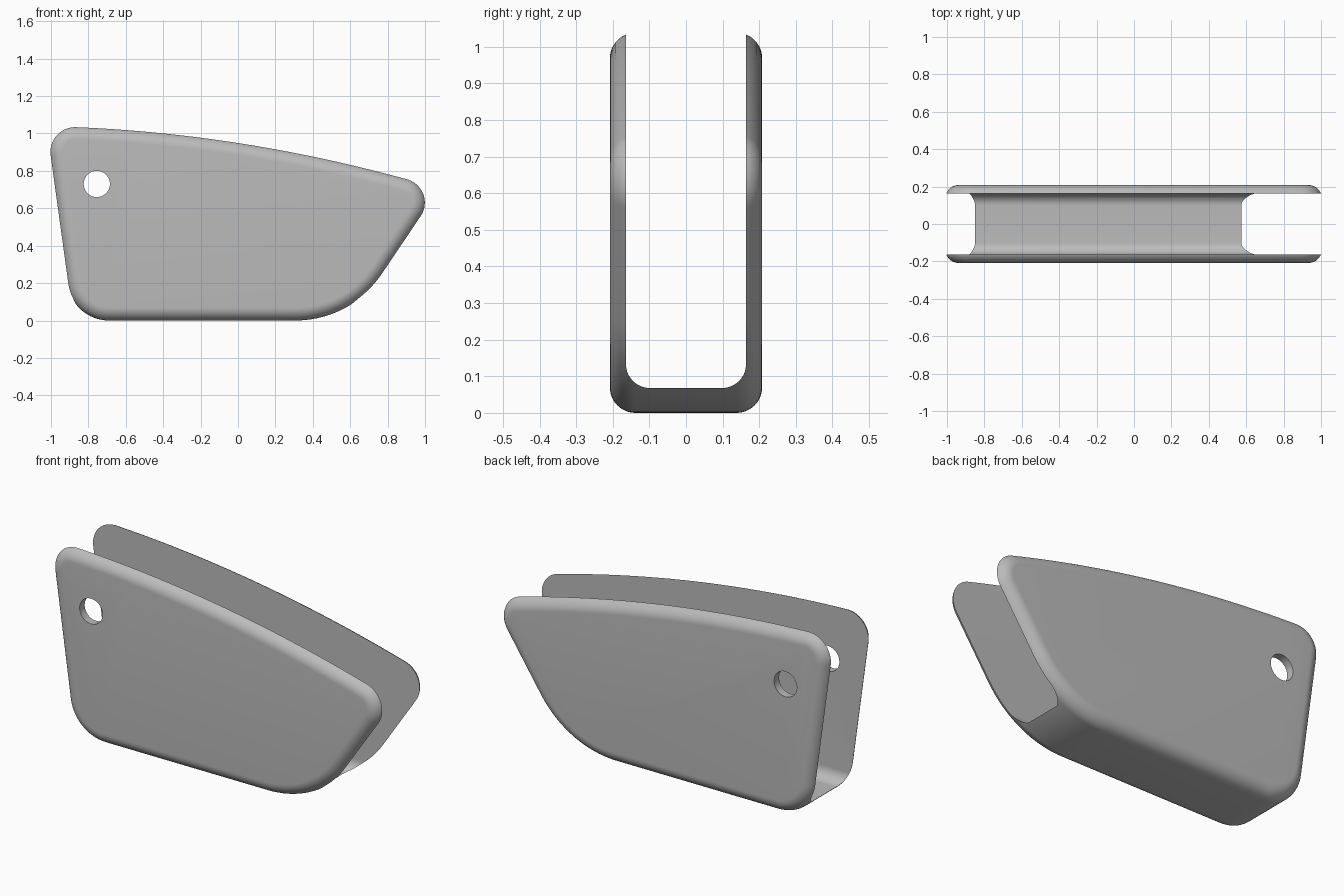
import bpy, bmesh, math
from mathutils import Vector

if "Cube" in bpy.data.objects:
    bpy.data.objects.remove(bpy.data.objects["Cube"])

HALF_W, EDGE_R = 0.208, 0.07            # half width and rounding of the outer edges
SLOT_W, SLOT_Z, SLOT_R = 0.164, 0.068, 0.065


def top_z(x):
    return 0.954 - 0.155 * x - 0.066 * x * x


def fillet(prev, corner, nxt, r, n):
    """Arc of radius r that rounds a corner."""
    c = Vector(corner)
    a, b = (Vector(prev) - c).normalized(), (Vector(nxt) - c).normalized()
    half = a.angle(b) / 2
    mid = c + (a + b).normalized() * (r / math.sin(half))
    t = r / math.tan(half)
    u, v = c + a * t - mid, c + b * t - mid
    w = u.angle(v)
    return [mid + (u * math.sin((1 - k / n) * w) + v * math.sin(k / n * w)) / math.sin(w)
            for k in range(n + 1)]


def make_object(name, rings):
    """Closed solid lofted through equal rings of points, with flat end caps."""
    bm = bmesh.new()
    loops = [[bm.verts.new(p) for p in ring] for ring in rings]
    n = len(loops[0])
    for l0, l1 in zip(loops, loops[1:]):
        for i in range(n):
            j = (i + 1) % n
            bm.faces.new((l0[i], l0[j], l1[j], l1[i]))
    bm.faces.new(loops[0])
    bm.faces.new(loops[-1])
    bmesh.ops.recalc_face_normals(bm, faces=bm.faces)
    mesh = bpy.data.meshes.new(name)
    bm.to_mesh(mesh)
    bm.free()
    obj = bpy.data.objects.new(name, mesh)
    bpy.context.collection.objects.link(obj)
    return obj


# Side outline, counter-clockwise from the lower left corner
low_l, low_r = (-0.885, 0.0), (0.607, 0.0)
up_r, up_l = (1.084, top_z(1.084)), (-1.029, top_z(-1.029))
near_r, near_l = (0.9, top_z(0.9)), (-0.86, top_z(-0.86))
outline = fillet(up_l, low_l, low_r, 0.225, 16)
outline += fillet(low_l, low_r, up_r, 0.567, 20)
outline += fillet(low_r, up_r, near_r, 0.134, 20)
outline += [Vector((x, top_z(x))) for x in [0.86 - 1.66 * k / 24 for k in range(25)]]
outline += fillet(near_l, up_l, low_l, 0.137, 20)


def inset(points, d):
    """Move each outline point inwards along its normal."""
    out = []
    for i, p in enumerate(points):
        q, s = points[i - 1], points[(i + 1) % len(points)]
        e = (p - q).normalized() + (s - p).normalized()
        # weight towards the shorter neighbour, so arc ends keep the arc's tangent
        t = ((p - q).normalized() * (s - p).length + (s - p).normalized() * (p - q).length)
        t = (t if t.length > 1e-9 else e).normalized()
        out.append(p + Vector((-t.y, t.x)) * d)
    return out


# Body: outline swept across y with rounded outer edges
STEPS = 12
half = []
for k in range(STEPS + 1):
    a = k / STEPS * math.pi / 2
    half.append((HALF_W - EDGE_R + EDGE_R * math.sin(a), EDGE_R * (1 - math.cos(a))))
sections = [(-y, d) for y, d in reversed(half)] + half
body = make_object("channel_body", [[(p.x, y, p.y) for p in inset(outline, d)]
                                    for y, d in sections])

# Slot cutter: round-bottomed channel along x, open at the top
slot = [(-SLOT_W, 1.5)]
slot += fillet((-SLOT_W, 1.5), (-SLOT_W, SLOT_Z), (SLOT_W, SLOT_Z), SLOT_R, 12)
slot += fillet((-SLOT_W, SLOT_Z), (SLOT_W, SLOT_Z), (SLOT_W, 1.5), SLOT_R, 12)
slot += [(SLOT_W, 1.5)]
slot_cutter = make_object("slot_cutter", [[(x, p[0], p[1]) for p in slot] for x in (-1.5, 1.5)])

# Hole cutter: cylinder through both side plates
circle = [(0.07 * math.cos(k * math.tau / 48), 0.07 * math.sin(k * math.tau / 48)) for k in range(48)]
hole_cutter = make_object("hole_cutter", [[(-0.755 + u, y, 0.73 + v) for u, v in circle]
                                          for y in (-0.5, 0.5)])

# Cut the slot and the hole
bpy.context.view_layer.objects.active = body
body.select_set(True)
for cutter in (slot_cutter, hole_cutter):
    cutter.hide_render = True
    mod = body.modifiers.new(cutter.name, 'BOOLEAN')
    mod.operation, mod.solver, mod.object = 'DIFFERENCE', 'EXACT', cutter
    bpy.ops.object.modifier_apply(modifier=mod.name)
    bpy.data.objects.remove(cutter)

grey = bpy.data.materials.new("light_grey")
grey.diffuse_color = (0.5, 0.5, 0.5, 1)
grey.use_nodes = True
grey.node_tree.nodes["Principled BSDF"].inputs["Base Color"].default_value = grey.diffuse_color
body.data.materials.clear()
body.data.materials.append(grey)
bpy.ops.object.shade_smooth_by_angle(angle=math.radians(30))
